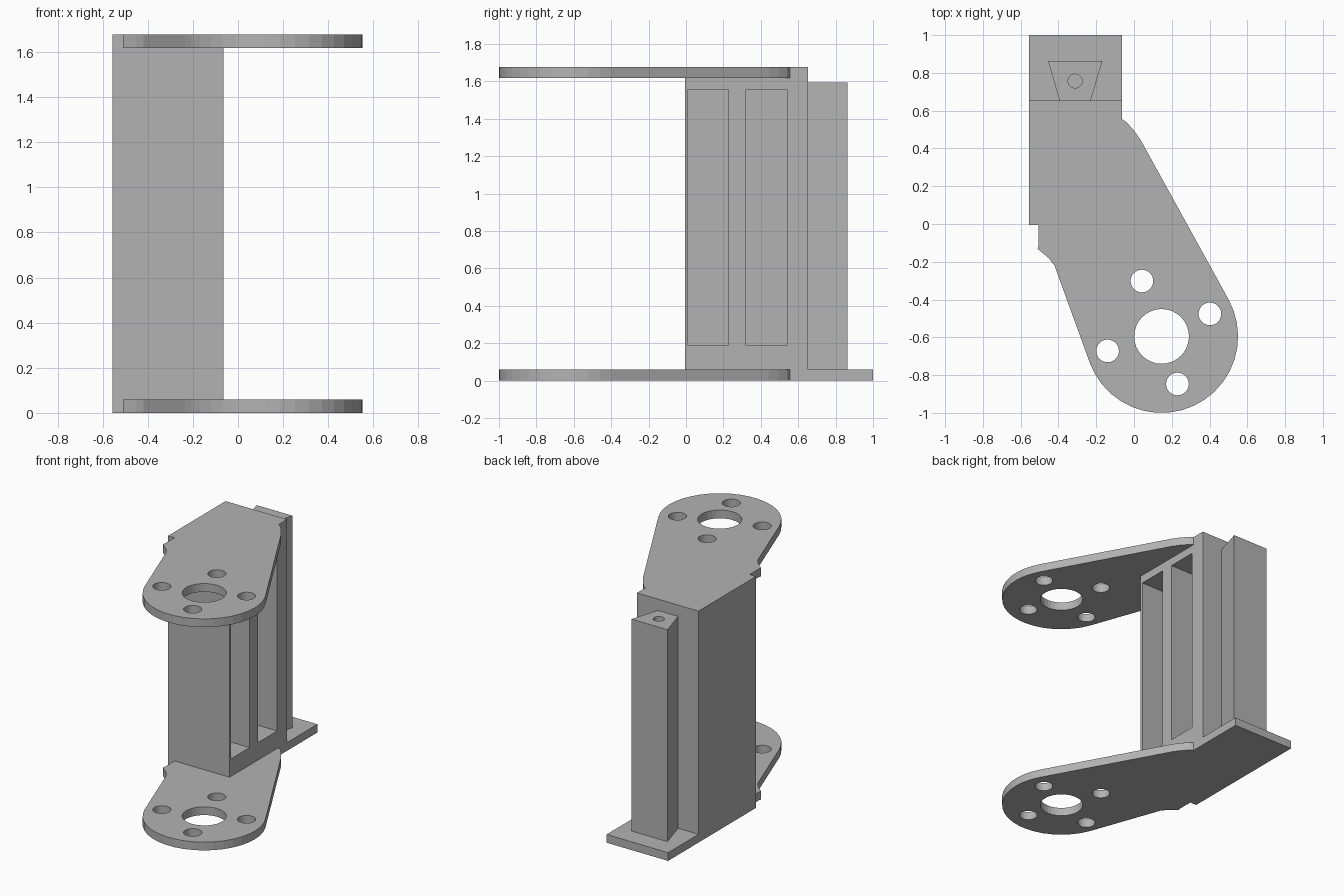
import bpy
from math import sin, cos, radians, tau

cube = bpy.data.objects.get("Cube")
if cube:
    bpy.data.objects.remove(cube, do_unlink=True)

grey = bpy.data.materials.new("plain grey")
grey.use_nodes = True
grey.diffuse_color = (0.45, 0.45, 0.45, 1)
grey.node_tree.nodes["Principled BSDF"].inputs["Base Color"].default_value = grey.diffuse_color


def arc(cx, cy, r, start, end, steps):
    """Points along an arc, angles in degrees, both ends included."""
    angles = [radians(start + (end - start) * i / steps) for i in range(steps + 1)]
    return [(cx + r * cos(a), cy + r * sin(a)) for a in angles]


def slab(name, outline, z0, z1, holes=()):
    """Extrude a flat outline from z0 to z1, with round holes (x, y, radius)."""
    curve = bpy.data.curves.new(name, "CURVE")
    curve.dimensions = "2D"
    curve.fill_mode = "BOTH"
    curve.extrude = (z1 - z0) / 2
    loops = [outline] + [arc(x, y, r, 0, 360, 32)[:-1] for x, y, r in holes]
    for loop in loops:
        spline = curve.splines.new("POLY")
        spline.points.add(len(loop) - 1)
        for point, (x, y) in zip(spline.points, loop):
            point.co = (x, y, 0, 1)
        spline.use_cyclic_u = True
    obj = bpy.data.objects.new(name, curve)
    obj.location.z = (z0 + z1) / 2
    bpy.context.collection.objects.link(obj)
    bpy.ops.object.select_all(action="DESELECT")
    obj.select_set(True)
    bpy.context.view_layer.objects.active = obj
    bpy.ops.object.convert(target="MESH")
    obj = bpy.context.object
    obj.data.materials.clear()
    obj.data.materials.append(grey)
    for face in obj.data.polygons:
        face.use_smooth = False
        face.material_index = 0
    return obj


# Main dimensions
LEFT, RIGHT = -0.557, -0.064
FRONT, BACK = -0.005, 0.653
PLATE, TOP = 0.06, 1.677
EYE_X, EYE_Y, EYE_R = 0.146, -0.595, 0.405


def arm_outline(back):
    """Arm plate: square root at the back, tapering to a round end."""
    return [
        (LEFT, back), (RIGHT, back), (RIGHT, 0.555),
        (-0.04, 0.54), (0.0, 0.495), (0.035, 0.445),
        *arc(EYE_X, EYE_Y, EYE_R, 29.4, -160, 20),
        (-0.42, -0.222), (-0.452, -0.18), (-0.51, -0.132),
        (-0.505, -0.11), (-0.505, FRONT), (LEFT, FRONT),
    ]


# Arm plates, the lower one reaching back under the rail
bores = [(EYE_X, EYE_Y, 0.145), (0.042, -0.302, 0.06), (0.402, -0.476, 0.06),
         (0.23, -0.847, 0.06), (-0.14, -0.672, 0.06)]
slab("lower_arm_plate", arm_outline(1.0), 0, PLATE, bores)
slab("upper_arm_plate", arm_outline(BACK), TOP - PLATE, TOP, bores)

# Upright body: solid sills with two blind pockets opening to the side
block = [(LEFT, FRONT), (RIGHT, FRONT), (RIGHT, BACK), (LEFT, BACK)]
comb = [(LEFT, FRONT), (RIGHT, FRONT)]
for y0, y1 in ((0.012, 0.225), (0.32, 0.54)):
    inner = LEFT + 0.09
    comb += [(RIGHT, y0), (inner, y0), (inner, y1), (RIGHT, y1)]
comb += [(RIGHT, BACK), (LEFT, BACK)]
slab("body_lower_sill", block, PLATE, 0.187)
slab("body_pocket_walls", comb, 0.187, 1.557)
slab("body_upper_sill", block, 1.557, TOP - PLATE)

# Dovetail rail behind the body, with a screw hole in its top
dovetail = [(-0.394, BACK), (-0.23, BACK), (-0.167, 0.863), (-0.455, 0.863)]
slab("rail_lower", dovetail, PLATE, 1.3)
slab("rail_upper", dovetail, 1.3, 1.595, [(-0.312, 0.757, 0.037)])
